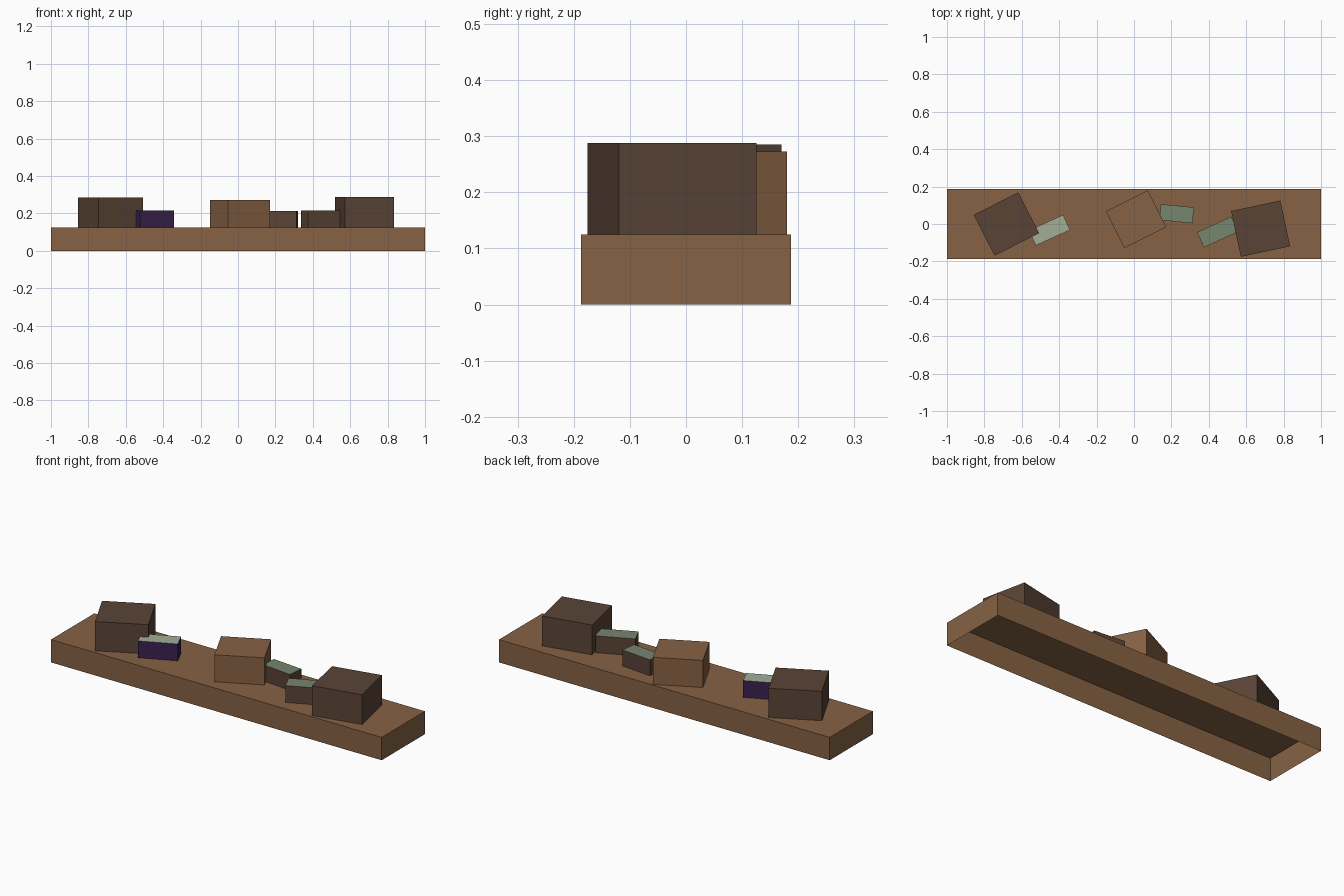
import bpy, bmesh
from math import radians
from mathutils import Matrix, Vector

cube = bpy.data.objects.get("Cube")
if cube:
    bpy.data.objects.remove(cube, do_unlink=True)


def make_material(name, rgb):
    """Flat material from an sRGB colour in 0-255."""
    linear = [((c / 255 + 0.055) / 1.055) ** 2.4 for c in rgb] + [1]
    mat = bpy.data.materials.new(name)
    mat.diffuse_color = linear
    mat.use_nodes = True
    bsdf = mat.node_tree.nodes["Principled BSDF"]
    bsdf.inputs["Base Color"].default_value = linear
    bsdf.inputs["Roughness"].default_value = 0.9
    return mat


wood = make_material("warm wood", (134, 98, 68))
dark = make_material("dark brown", (90, 68, 54))
purple = make_material("deep purple", (58, 33, 78))
green = make_material("moss green", (118, 134, 109))
pale = make_material("pale sage", (162, 173, 150))


def open_box(name, centre, size, z, angle, side_mat, top_mat):
    """Box without a floor, turned about z; the top may have its own colour."""
    bm = bmesh.new()
    bmesh.ops.create_cube(bm, size=1)
    bm.normal_update()
    floor = [f for f in bm.faces if f.normal.z < -0.5]
    bmesh.ops.delete(bm, geom=floor, context='FACES_ONLY')
    for f in bm.faces:
        f.material_index = 1 if f.normal.z > 0.5 else 0
    scale = Matrix.Diagonal((size[0], size[1], z[1] - z[0], 1))
    turn = Matrix.Rotation(radians(angle), 4, 'Z')
    bm.transform(turn @ scale)
    mesh = bpy.data.meshes.new(name)
    bm.to_mesh(mesh)
    bm.free()
    mesh.materials.append(side_mat)
    mesh.materials.append(top_mat)
    obj = bpy.data.objects.new(name, mesh)
    obj.location = Vector((*centre, (z[0] + z[1]) / 2))
    bpy.context.collection.objects.link(obj)
    return obj


DECK = 0.125

# Hollow plank
open_box("base_plank", (0, 0), (2, 0.374), (0, DECK), 0, wood, wood)

# Large crates
open_box("right_crate", (-0.682, 0), (0.267, 0.245), (DECK, 0.285), 27, dark, dark)
open_box("middle_crate", (0.011, 0.026), (0.251, 0.22), (DECK, 0.273), 26.5, wood, wood)
open_box("left_crate", (0.677, -0.025), (0.269, 0.25), (DECK, 0.288), 12, dark, dark)

# Small boxes with coloured lids
open_box("right_small_box", (-0.452, -0.033), (0.201, 0.089), (DECK, 0.217), 24.5, purple, pale)
open_box("middle_small_box", (0.228, 0.055), (0.178, 0.086), (DECK, 0.212), -5.5, dark, green)
open_box("left_small_box", (0.447, -0.043), (0.201, 0.089), (DECK, 0.217), 24.5, dark, green)
